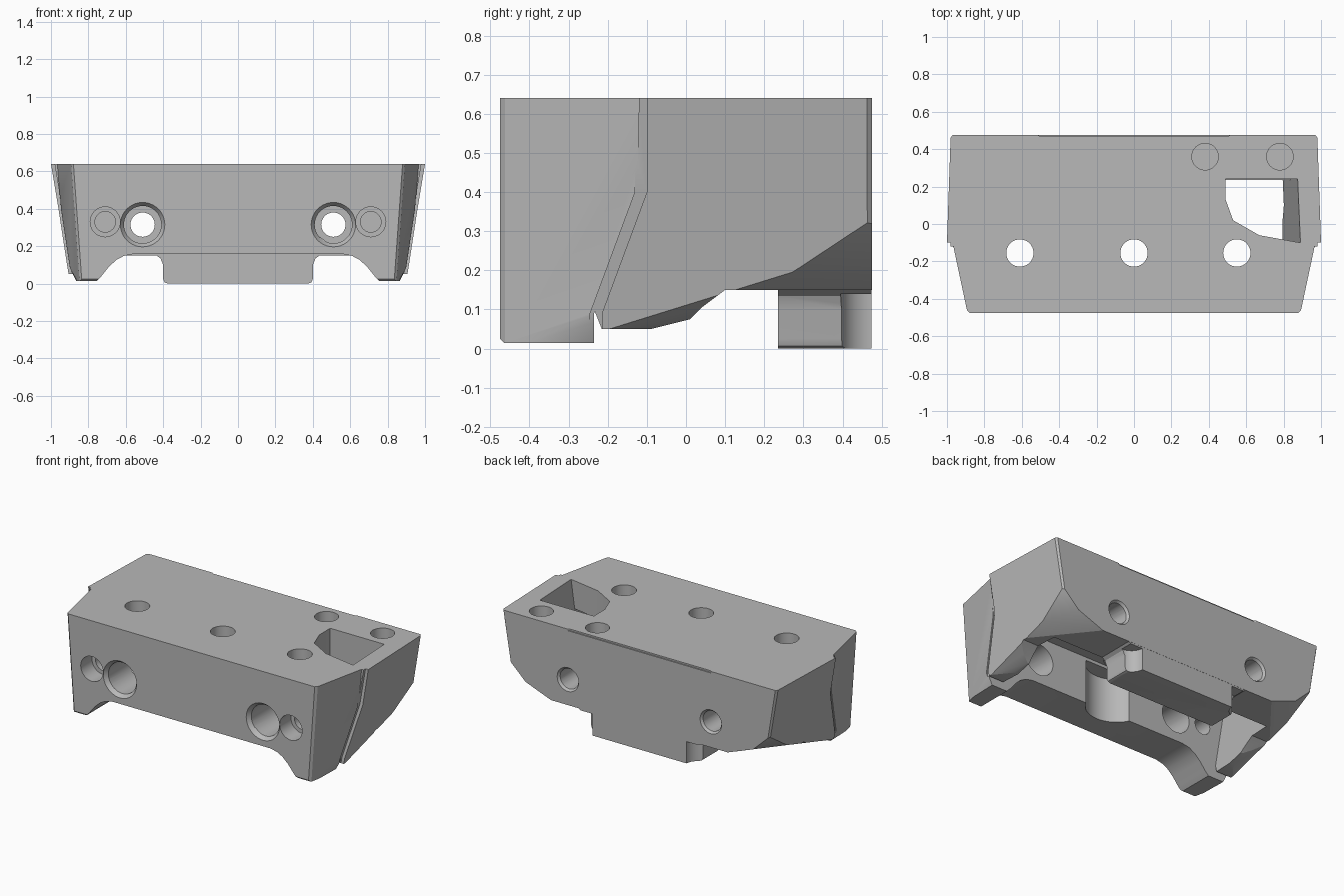
import bpy, bmesh, math
from mathutils import Vector, Matrix

cube = bpy.data.objects.get("Cube")
if cube:
    bpy.data.objects.remove(cube, do_unlink=True)

metal = bpy.data.materials.new("machined_grey")
metal.use_nodes = True
GREY = (0.48, 0.48, 0.48, 1)
metal.diffuse_color = GREY
for node in metal.node_tree.nodes:
    if node.type == 'BSDF_PRINCIPLED':
        node.inputs["Base Color"].default_value = GREY


def to_object(name, bm):
    bmesh.ops.recalc_face_normals(bm, faces=bm.faces)
    mesh = bpy.data.meshes.new(name)
    bm.to_mesh(mesh)
    bm.free()
    mesh.materials.append(metal)
    ob = bpy.data.objects.new(name, mesh)
    bpy.context.collection.objects.link(ob)
    return ob


def prism(axis, profile, start, end):
    """Extrude a flat profile along one axis."""
    place = {'x': lambda a, b: (start, a, b),
             'y': lambda a, b: (a, start, b),
             'z': lambda a, b: (a, b, start)}[axis]
    bm = bmesh.new()
    face = bm.faces.new([bm.verts.new(place(a, b)) for a, b in profile])
    out = bmesh.ops.extrude_face_region(bm, geom=[face])
    step = Vector([(end - start) * (axis == k) for k in 'xyz'])
    moved = [g for g in out['geom'] if isinstance(g, bmesh.types.BMVert)]
    bmesh.ops.translate(bm, verts=moved, vec=step)
    return bm


def slice_off(bm, points, sides=(1, -1), keep_inside=True):
    """Cut along a plane through three points, on one or both sides."""
    for s in sides:
        p, q, r = [Vector((x * s, y, z)) for x, y, z in points]
        n = (q - p).cross(r - p).normalized()
        if (n.dot(Vector((0, 0, 0.4)) - p) > 0) == keep_inside:
            n = -n
        bmesh.ops.bisect_plane(bm, geom=bm.verts[:] + bm.edges[:] + bm.faces[:],
                               plane_co=p, plane_no=n, clear_outer=True)
        rim = [e for e in bm.edges if e.is_boundary]
        if rim:
            bmesh.ops.holes_fill(bm, edges=rim, sides=0)


def mirrored(half):
    return half + [(-x, z) for x, z in reversed(half)]


def combine(target, other, operation):
    mod = target.modifiers.new("combine", 'BOOLEAN')
    mod.operation = operation
    mod.solver = 'EXACT'
    mod.object = other
    bpy.context.view_layer.objects.active = target
    bpy.ops.object.modifier_apply(modifier=mod.name)
    bpy.data.objects.remove(other, do_unlink=True)


def cut(bm):
    combine(body, to_object("cutter", bm), 'DIFFERENCE')


def drill(axis, centre, length, r1, r2=None):
    bm = bmesh.new()
    turn = Matrix.Rotation(-math.pi / 2, 4, 'X') if axis == 'y' else Matrix()
    bmesh.ops.create_cone(bm, cap_ends=True, segments=40, radius1=r1,
                          radius2=r1 if r2 is None else r2, depth=length,
                          matrix=Matrix.Translation(centre) @ turn)
    cut(bm)


# Rear half: stepped underside, tapered sides, chamfered lower corners
rear = prism('x', [(-.12, .64), (.475, .64), (.475, .15), (.1, .15), (.04, .105),
                   (.01, .075), (-.09, .05), (-.215, .05), (-.235, .1), (-.125, .4)],
             -1.1, 1.1)
slice_off(rear, [(1, -.1, .64), (.98, .475, .64), (.91, -.1, .1)])
slice_off(rear, [(.95, .475, .35), (.74, .475, .15), (.91, .2, .15)])
slice_off(rear, [(.9, -.19, .05), (.915, .12, .15), (.82, -.09, .05)])
slice_off(rear, [(.97, .475, .64), (.982, .46, .64), (.89, .475, .15)])
body = to_object("mounting_block", rear)

# Front half: wall with two tapered feet
front = prism('x', [(-.475, .64), (-.11, .64), (-.11, .4), (-.235, .09),
                    (-.235, .015), (-.465, .015), (-.475, .025)], -1.1, 1.1)
slice_off(front, [(.97, -.1, .64), (.89, -.475, .64), (.845, -.475, .015)])
slice_off(front, [(.9, -.235, .085), (.86, -.42, .015), (.865, -.235, .015)])
slice_off(front, [(.88, -.475, .64), (.893, -.462, .64), (.835, -.475, .015)])
combine(body, to_object("front_wall", front), 'UNION')

# Rear foot under the back wall
foot = prism('y', mirrored([(.45, .16), (.415, .135), (.4, .1), (.4, .025),
                            (.393, .007), (.375, 0)]), .235, .474)
combine(body, to_object("rear_foot", foot), 'UNION')

# Hollow underside
cavity = prism('z', [(-1, -.235), (1, -.235), (1, .234), (-1, .234)], -.1, .46)
inner_wall = [(.89, -.1, .64), (.875, .24, .64), (.81, -.1, .15)]
slice_off(cavity, inner_wall)
cut(cavity)

# Arch between the front feet
cut(prism('y', mirrored([(.76, -.1), (.76, .01), (.73, .04), (.69, .09), (.65, .127),
                         (.61, .148), (.56, .158)]), -.6, .2))

# Side pocket through the top
pocket = prism('z', [(.49, .24), (.49, .13), (.53, .02), (.67, -.06), (1, -.12),
                     (1, .24)], .4, .7)
slice_off(pocket, inner_wall, sides=(1,))
cut(pocket)

# Stepped seam between the halves on both sides
for s in (1, -1):
    seam = prism('x', [(-.13, .7), (-.1, .7), (-.1, .4), (-.215, .09), (-.215, 0),
                       (-.245, 0), (-.245, .09), (-.13, .4)], s * .6, s * 1.2)
    slice_off(seam, [(.98, -.1, .64), (.96, .475, .64), (.89, -.1, .1)],
              sides=(s,), keep_inside=False)
    cut(seam)

# Top holes: three through, two blind, one relieved below
for x in (-.61, 0, .55):
    drill('z', (x, -.155, .6), .5, .073)
for x in (.38, .78):
    drill('z', (x, .36, .64), .24, .071)
drill('z', (0, -.155, .13), .62, .18)

for s in (1, -1):
    # Main front bores with chamfered mouths
    drill('y', (s * .51, -.36, .315), .4, .1)
    drill('y', (s * .51, -.47, .315), .04, .13, .1)
    # Matching holes through the back wall
    drill('y', (s * .51, .36, .315), .4, .065)
    drill('y', (s * .51, .47, .315), .03, .06, .085)
    # Smaller counterbored holes beside them
    drill('y', (s * .71, -.44, .33), .16, .08)
    drill('y', (s * .71, -.36, .33), .4, .055)
    # Rounded notches on the rear foot corners
    drill('z', (s * .42, .48, .02), .24, .085)

# Shallow relief on the top back edge
cut(prism('z', [(-.54, .49), (-.5, .467), (.5, .467), (.54, .49)], .63, .7))

bpy.ops.object.select_all(action='DESELECT')
body.select_set(True)
bpy.context.view_layer.objects.active = body
bpy.ops.object.shade_smooth_by_angle(angle=math.radians(25))
